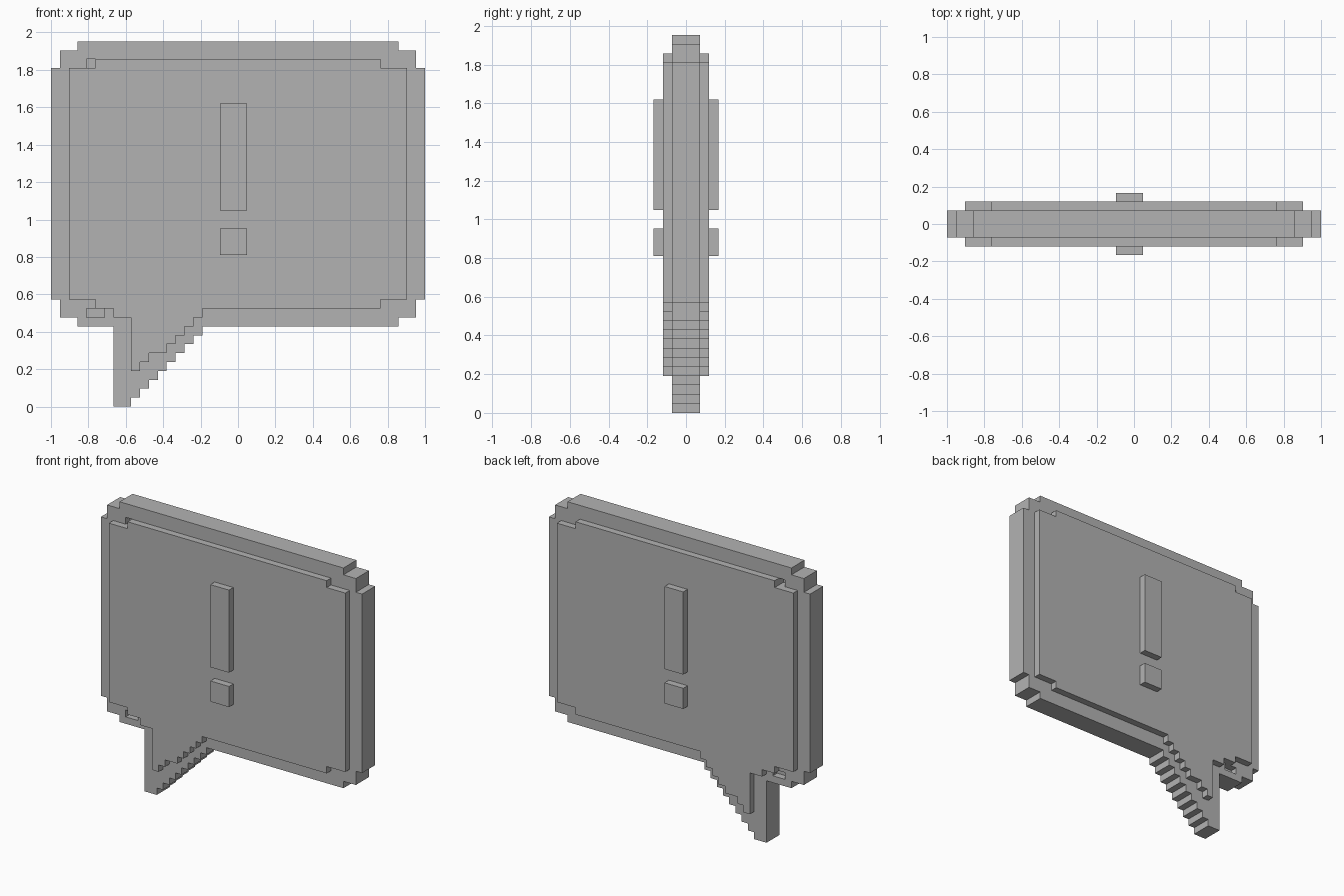
import bpy
import bmesh

cube = bpy.data.objects.get("Cube")
if cube:
    bpy.data.objects.remove(cube, do_unlink=True)

U = 1 / 21  # size of one pixel block

grey = bpy.data.materials.new("plain grey")
grey.use_nodes = True
grey.diffuse_color = (0.45, 0.45, 0.45, 1)
grey.node_tree.nodes["Principled BSDF"].inputs["Base Color"].default_value = (0.45, 0.45, 0.45, 1)


def stepped_slab(name, bands, front, back):
    """Extrude a stepped outline; bands run upward as (z0, z1, x0, x1) in blocks."""
    points = []
    for z0, z1, x0, x1 in bands:
        points += [(x1, z0), (x1, z1)]
    for z0, z1, x0, x1 in reversed(bands):
        points += [(x0, z1), (x0, z0)]
    points = list(dict.fromkeys(points))
    bm = bmesh.new()
    face = bm.faces.new([bm.verts.new((x * U, front * U, z * U)) for x, z in points])
    extruded = bmesh.ops.extrude_face_region(bm, geom=[face])["geom"]
    moved = [v for v in extruded if isinstance(v, bmesh.types.BMVert)]
    bmesh.ops.translate(bm, verts=moved, vec=(0, (back - front) * U, 0))
    bmesh.ops.recalc_face_normals(bm, faces=bm.faces)
    mesh = bpy.data.meshes.new(name)
    bm.to_mesh(mesh)
    bm.free()
    mesh.materials.append(grey)
    obj = bpy.data.objects.new(name, mesh)
    bpy.context.collection.objects.link(obj)
    return obj


# Outer bubble with clipped corners and a staircase tail
tail = [(k, k + 1, -14, k - 12) for k in range(9)]
body = [(9, 10, -18, 18), (10, 12, -20, 20), (12, 38, -21, 21),
        (38, 40, -20, 20), (40, 41, -18, 18)]
frame = stepped_slab("bubble_frame", tail + body, -1.5, 1.5)

# Small missing blocks near the left corners, on both sides
for x0, x1, z in [(-17, -16, 38), (-17, -15, 10)]:
    for front, back in [(-2, -0.5), (0.5, 2)]:
        cutter = stepped_slab("notch_cutter", [(z, z + 1, x0, x1)], front, back)
        cutter.hide_render = True
        cut = frame.modifiers.new("notch", 'BOOLEAN')
        cut.operation = 'DIFFERENCE'
        cut.solver = 'EXACT'
        cut.object = cutter
        bpy.context.view_layer.objects.active = frame
        bpy.ops.object.modifier_apply(modifier=cut.name)
        bpy.data.objects.remove(cutter, do_unlink=True)

# Raised inner panel, showing on both sides, with its own tail
panel_tail = [(4, 5, -12, -11), (5, 6, -12, -10)]
panel_tail += [(k, k + 1, -12, k - 14) for k in range(6, 10)]
panel_body = [(10, 11, -14, -4), (11, 12, -16, 16), (12, 38, -19, 19), (38, 39, -16, 16)]
stepped_slab("inner_panel", panel_tail + panel_body, -2.5, 2.5)

# Exclamation mark
stepped_slab("mark_bar", [(22, 34, -2, 1)], -3.5, 3.5)
stepped_slab("mark_dot", [(17, 20, -2, 1)], -3.5, 3.5)
